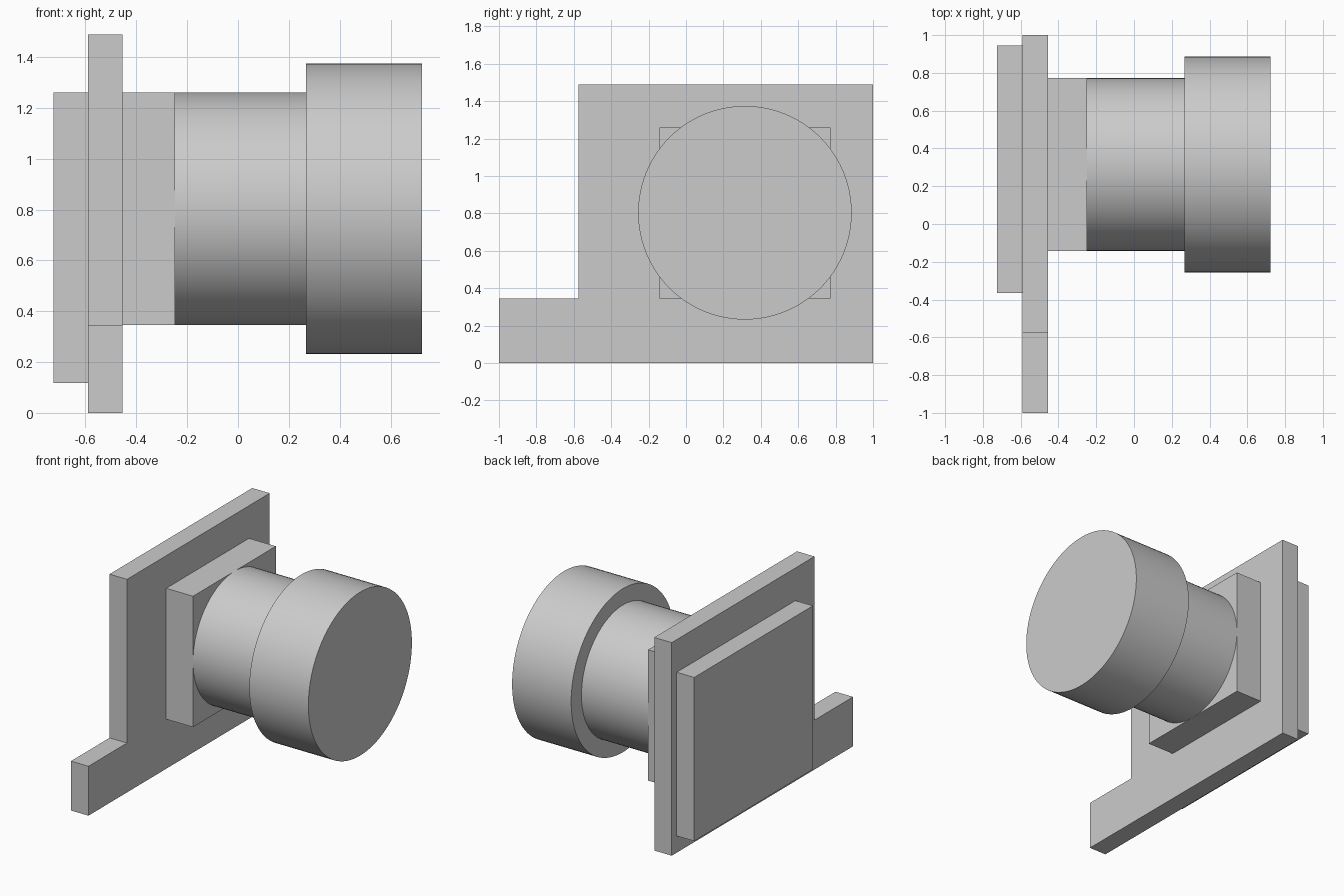
import bpy
import bmesh
import math
from mathutils import Matrix

cube = bpy.data.objects.get("Cube")
if cube:
    bpy.data.objects.remove(cube, do_unlink=True)

# Plain grey material
GREY = (0.6, 0.6, 0.6, 1.0)
mat = bpy.data.materials.new("plain_grey")
mat.use_nodes = True
mat.diffuse_color = GREY
mat.node_tree.nodes["Principled BSDF"].inputs["Base Color"].default_value = GREY

AXIS_Y, AXIS_Z = 0.315, 0.803


def finish(name, bm):
    bmesh.ops.recalc_face_normals(bm, faces=bm.faces)
    mesh = bpy.data.meshes.new(name)
    bm.to_mesh(mesh)
    bm.free()
    mesh.materials.append(mat)
    obj = bpy.data.objects.new(name, mesh)
    bpy.context.collection.objects.link(obj)
    return obj


def slab(name, x0, x1, outline):
    """Extrude a (y, z) outline along x."""
    bm = bmesh.new()
    face = bm.faces.new([bm.verts.new((x0, y, z)) for y, z in outline])
    ext = bmesh.ops.extrude_face_region(bm, geom=[face])
    verts = [g for g in ext["geom"] if isinstance(g, bmesh.types.BMVert)]
    bmesh.ops.translate(bm, verts=verts, vec=(x1 - x0, 0, 0))
    return finish(name, bm)


def rect(y0, y1, z0, z1):
    return [(y0, z0), (y1, z0), (y1, z1), (y0, z1)]


def turned(name, profile):
    """Solid of revolution around the knob axis from (x, radius) pairs."""
    bm = bmesh.new()
    verts = [bm.verts.new((x, AXIS_Y, AXIS_Z + r)) for x, r in profile]
    edges = [bm.edges.new(pair) for pair in zip(verts, verts[1:])]
    bmesh.ops.spin(bm, geom=verts + edges, cent=(0, AXIS_Y, AXIS_Z),
                   axis=(1, 0, 0), angle=math.tau, steps=96)
    bmesh.ops.remove_doubles(bm, verts=bm.verts, dist=0.0001)
    obj = finish(name, bm)
    bpy.ops.object.select_all(action="DESELECT")
    obj.select_set(True)
    bpy.context.view_layer.objects.active = obj
    bpy.ops.object.shade_smooth_by_angle(angle=math.radians(30))
    return obj


# L-shaped upright plate with a low foot toward the front
slab("mounting_plate", -0.59, -0.455,
     [(-1, 0), (1, 0), (1, 1.488), (-0.575, 1.488), (-0.575, 0.345), (-1, 0.345)])

# Raised pads on either side of the plate
slab("outer_pad", -0.725, -0.59, rect(-0.365, 0.945, 0.117, 1.26))
slab("square_pad", -0.455, -0.248, rect(-0.142, 0.772, 0.346, 1.26))

# Stem and wider round head
turned("stem_and_head", [(-0.248, 0), (-0.248, 0.457), (0.267, 0.457),
                         (0.267, 0.571), (0.723, 0.571), (0.723, 0)])
